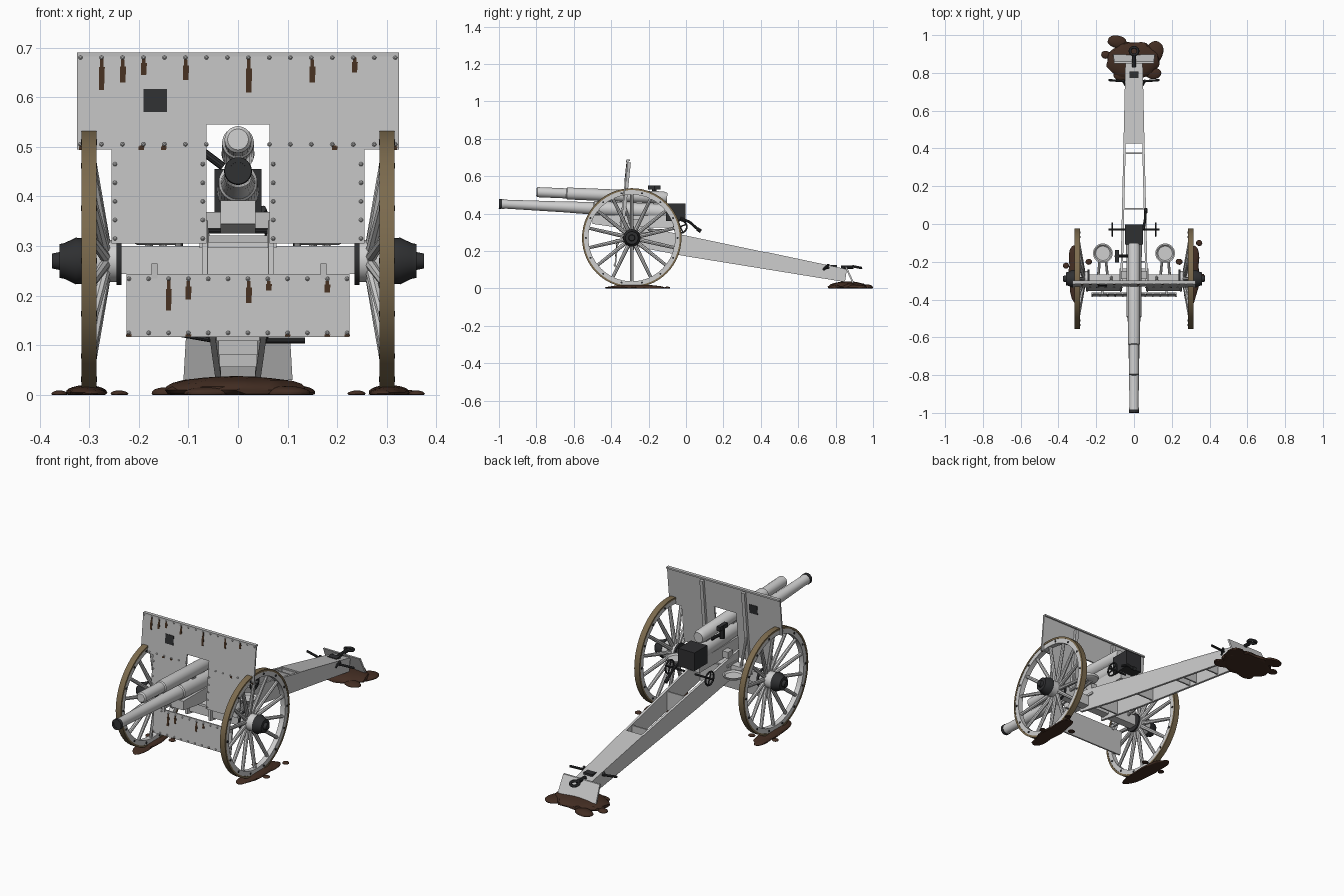
import bpy, bmesh, math, random
from mathutils import Vector, Matrix

if "Cube" in bpy.data.objects:
    bpy.data.objects.remove(bpy.data.objects["Cube"])

random.seed(4)
TAU = 2 * math.pi


def material(name, rgb):
    m = bpy.data.materials.new(name)
    m.diffuse_color = (*rgb, 1)
    m.use_nodes = True
    m.node_tree.nodes["Principled BSDF"].inputs["Base Color"].default_value = m.diffuse_color
    return m


GREY = material("painted grey", (0.53, 0.53, 0.53))
PALE = material("pale grey", (0.62, 0.62, 0.62))
BLACK = material("dark iron", (0.028, 0.029, 0.031))
TYRE = material("dusty tyre", (0.20, 0.145, 0.075))
MUD = material("mud", (0.055, 0.026, 0.016))
RUST = material("rust", (0.06, 0.03, 0.015))


def finish(bm, name, mat):
    bmesh.ops.recalc_face_normals(bm, faces=bm.faces)
    me = bpy.data.meshes.new(name)
    bm.to_mesh(me)
    bm.free()
    me.materials.append(mat)
    ob = bpy.data.objects.new(name, me)
    bpy.context.collection.objects.link(ob)
    return ob


def add_box(bm, c, s, rot=None):
    m = Matrix.Translation(c) @ (rot or Matrix()) @ Matrix.Diagonal((*s, 1))
    bmesh.ops.create_cube(bm, size=1, matrix=m)


def add_lathe(bm, p0, direction, profile, n=24, closed=False):
    """Revolve (distance, radius) pairs about an axis; closed makes a ring section."""
    d = Vector(direction).normalized()
    u = d.orthogonal().normalized()
    v = d.cross(u)
    rings = [[bm.verts.new(Vector(p0) + d * t + (u * math.cos(TAU * i / n) + v * math.sin(TAU * i / n)) * r)
              for i in range(n)] for t, r in profile]
    pairs = list(zip(rings, rings[1:])) + ([(rings[-1], rings[0])] if closed else [])
    for a, b in pairs:
        for i in range(n):
            j = (i + 1) % n
            bm.faces.new((a[i], a[j], b[j], b[i]))
    if not closed:
        bm.faces.new(rings[0])
        bm.faces.new(rings[-1])


def add_rod(bm, a, b, r0, r1=None, n=10):
    d = Vector(b) - Vector(a)
    add_lathe(bm, a, d, [(0, r0), (d.length, r0 if r1 is None else r1)], n)


def add_prism(bm, pts, front, back):
    """Extrude a flat outline between two placement functions."""
    a = [bm.verts.new(front(*p)) for p in pts]
    b = [bm.verts.new(back(*p)) for p in pts]
    bm.faces.new(a)
    bm.faces.new(b)
    for i in range(len(pts)):
        j = (i + 1) % len(pts)
        bm.faces.new((a[i], a[j], b[j], b[i]))


def add_torus(bm, c, axis, R, r, n=24):
    prof = [(r * math.sin(TAU * k / 6), R + r * math.cos(TAU * k / 6)) for k in range(6)]
    add_lathe(bm, c, axis, prof, n, True)


def build(name, mat, fn, items):
    bm = bmesh.new()
    for it in items:
        fn(bm, *it)
    return finish(bm, name, mat)


# Wheels: dished spokes, wooden rim, tyre, hub
WY, WZ = -0.29, 0.27
for s, side in ((-1, "left"), (1, "right")):
    def ring(x0, x1, r0, r1):
        bm = bmesh.new()
        add_lathe(bm, (s * x0, WY, WZ), (s, 0, 0),
                  [(0, r0), (0, r1), (x1 - x0, r1), (x1 - x0, r0)], 56, True)
        return bm
    finish(ring(0.285, 0.315, 0.256, 0.266), side + "_tyre", TYRE)
    finish(ring(0.287, 0.313, 0.232, 0.257), side + "_rim", PALE)
    spokes, bolts = bmesh.new(), bmesh.new()
    for i in range(14):
        a = TAU * (i + 0.5) / 14
        at = lambda x, r, a=a: (s * x, WY + r * math.cos(a), WZ + r * math.sin(a))
        add_rod(spokes, at(0.268, 0.035), at(0.300, 0.236), 0.011, 0.0085, 8)
        a2 = a + TAU / 28
        p = lambda x, a=a2: (s * x, WY + 0.245 * math.cos(a), WZ + 0.245 * math.sin(a))
        add_rod(bolts, p(0.284), p(0.316), 0.0055, n=8)
    finish(spokes, side + "_spokes", PALE)
    finish(bolts, side + "_rim_bolts", BLACK)
    hub = bmesh.new()
    add_lathe(hub, (s * 0.24, WY, WZ), (s, 0, 0), [(0, 0.042), (0.09, 0.042)])
    finish(hub, side + "_hub", PALE)
    cap = bmesh.new()
    add_lathe(cap, (s * 0.235, WY, WZ), (s, 0, 0), [(0, 0.048), (0.01, 0.048)])
    add_lathe(cap, (s * 0.315, WY, WZ), (s, 0, 0),
              [(0, 0.046), (0.012, 0.047), (0.035, 0.036), (0.045, 0.034), (0.045, 0.018), (0.06, 0.015)])
    finish(cap, side + "_hub_cap", BLACK)

# Axle and carriage bed
build("axle", PALE, add_box, [((0, WY, 0.272), (0.475, 0.045, 0.056)), ((0, -0.28, 0.302), (0.155, 0.09, 0.012))])

# Shield: leaning notched plate with a separate apron below
lean = lambda z: -0.315 + (z - 0.69) * 0.105
face = lambda off: (lambda x, z: (x, lean(z) + off, z))
half = [(0.325, 0.69), (0.325, 0.495), (0.255, 0.495), (0.255, 0.305), (0.063, 0.305), (0.063, 0.545)]
outline = half + [(-x, z) for x, z in reversed(half)]
build("shield", GREY, add_prism, [(outline, face(0), face(0.008))])
apron_pts = [(-0.225, 0.117), (0.225, 0.117), (0.225, 0.244), (-0.225, 0.244)]
build("apron", GREY, add_prism, [(apron_pts, face(-0.008), face(0))])
ribs = bmesh.new()
add_box(ribs, (0, lean(0.688) + 0.006, 0.686), (0.65, 0.018, 0.008))
tilt = Matrix.Rotation(-math.atan(0.105), 4, 'X')
for x in (-0.12, 0.12):
    add_box(ribs, (x, lean(0.49) + 0.014, 0.49), (0.018, 0.016, 0.37), tilt)
    add_rod(ribs, (x, lean(0.45) + 0.01, 0.45), (x, -0.28, 0.29), 0.007)
for x in (-0.168, 0.172):
    add_box(ribs, (x, -0.366, 0.25), (0.012, 0.014, 0.03))
    add_box(ribs, (x, -0.335, 0.255), (0.012, 0.06, 0.01))
finish(ribs, "shield_braces", GREY)

# Rivets in rows and columns
heads = [(-0.3175 + k * 0.0423, z, 0) for k in range(16) for z in (0.68, 0.505)
         if abs(-0.3175 + k * 0.0423) > 0.01]
heads += [(x, 0.315 + k * 0.0375, 0) for x in (-0.248, -0.071, 0.071, 0.248) for k in range(5)]
heads += [(-0.22 + k * 0.04, z, -0.008) for k in range(12) for z in (0.234, 0.125)]
rivets = bmesh.new()
for x, z, o in heads:
    add_lathe(rivets, (x, lean(z) + o + 0.001, z), (0, -1, 0), [(0, 0.0045), (0.004, 0.0038), (0.006, 0.0018)], 8)
finish(rivets, "rivets", GREY)

# Rust runs below some rivets, and the sighting port
streaks = [(-0.275, .68, .615, 0), (-0.232, .676, .63, 0), (-0.19, .68, .645, 0), (-0.105, .676, .635, 0),
           (0.022, .678, .61, 0), (0.15, .676, .63, 0), (0.235, .68, .65, 0),
           (-0.14, .232, .17, -.008), (-0.1, .23, .192, -.008), (0.022, .23, .185, -.008),
           (0.062, .23, .21, -.008), (0.18, .23, .206, -.008)]
streaks += [(x, .503, .494, 0) for x in (-.315, -.195, -.15, .195, .315)]
streaks += [(x, .124, .118, -.008) for x in (-.22, -.1, .1, .18, .22)]
rust = bmesh.new()
for x, top, low, o in streaks:
    w, mid = 0.0035, low + (top - low) * 0.7
    pts = [(x - w, top), (x + w, top), (x + w, mid), (x + 0.0065, mid), (x + 0.005, low), (x - 0.0055, low), (x - 0.0055, mid), (x - w, mid)]
    add_prism(rust, pts, face(o - 0.002), face(o + 0.001))
finish(rust, "rust_streaks", RUST)
port = [(-0.19, 0.57), (-0.143, 0.57), (-0.143, 0.617), (-0.19, 0.617)]
build("sight_port", BLACK, add_prism, [(port, face(-0.002), face(0.010))])

# Gun barrel, recoil cylinder and cradle
axis = (0, 1, -0.047)
build("barrel", PALE, add_lathe, [((0, -0.995, 0.452), axis, [(0, 0.025), (0.02, 0.026), (0.03, 0.024),
      (0.35, 0.029), (0.5, 0.034), (0.505, 0.039), (0.92, 0.042)], 28)])
muzzle = bmesh.new()
add_lathe(muzzle, (0, -1, 0.452), axis, [(0, 0.017), (0, 0.027), (0.016, 0.028), (0.016, 0.017)], 28, True)
add_lathe(muzzle, (0, -0.997, 0.452), axis, [(0, 0.017), (0.01, 0.017)], 28)
finish(muzzle, "muzzle_ring", BLACK)
build("recoil_cylinder", PALE, add_lathe, [((0, -0.8, 0.515), (0, 1, -0.043), [(0, 0.021), (0.006, 0.027),
      (0.16, 0.027), (0.165, 0.032), (0.68, 0.033), (0.7, 0.026)], 28)])
at_x = lambda x: (lambda y, z: (x, y, z))
cradle = [(-0.50, 0.392), (-0.50, 0.345), (-0.36, 0.325), (-0.06, 0.325), (-0.06, 0.39)]
build("cradle", PALE, add_prism, [(cradle, at_x(-0.035), at_x(0.035))])
build("cradle_trunnion", GREY, add_box, [((0, -0.27, 0.352), (0.135, 0.04, 0.034))])
build("cylinder_clamps", GREY, add_box, [((0, y, 0.455), (0.03, 0.03, 0.08)) for y in (-0.38, -0.16)])

# Breech, firing lever, sight and laying handwheels
build("breech", BLACK, add_box, [((0, -0.055, 0.408), (0.095, 0.105, 0.094))])
lever = bmesh.new()
add_rod(lever, (0.05, -0.03, 0.375), (0.058, 0.02, 0.355), 0.007)
add_rod(lever, (0.058, 0.02, 0.355), (0.062, 0.07, 0.31), 0.007)
add_rod(lever, (0.062, 0.06, 0.318), (0.062, 0.08, 0.305), 0.01)
finish(lever, "firing_lever", BLACK)
sight = bmesh.new()
add_rod(sight, (-0.03, -0.17, 0.46), (-0.09, -0.17, 0.505), 0.008)
add_rod(sight, (-0.09, -0.17, 0.48), (-0.09, -0.17, 0.55), 0.013)
add_box(sight, (-0.09, -0.17, 0.54), (0.02, 0.065, 0.022))
finish(sight, "gun_sight", BLACK)
hand = bmesh.new()
for s in (-1, 1):
    c = Vector((s * 0.115, -0.03, 0.33))
    add_torus(hand, c, (1, 0, 0), 0.034, 0.0045)
    add_rod(hand, (s * 0.03, -0.03, 0.33), c + Vector((s * 0.02, 0, 0)), 0.005)
    for k in range(4):
        a = TAU * k / 4 + 0.4
        add_rod(hand, c, c + Vector((0, math.cos(a), math.sin(a))) * 0.034, 0.0035, n=6)
finish(hand, "handwheels", BLACK)

# Crew seats on struts
seats = bmesh.new()
for s in (-1, 1):
    c = (s * 0.165, -0.155, 0.302)
    add_lathe(seats, c, (0, 0, 1), [(0, 0.038), (0.006, 0.048), (0.016, 0.052), (0.016, 0.045), (0.009, 0.038)], 28)
    for dx in (-0.025, 0.025):
        add_rod(seats, (s * 0.165 + dx * 0.5, -0.15, 0.302), (s * 0.165 + dx, -0.28, 0.285), 0.007)
finish(seats, "crew_seats", PALE)

# Box trail: tapering side rails, top cover and cross members
tx = lambda y: 0.073 - (y + 0.33) * 0.023
top = lambda y: 0.285 - y * 0.213
low = lambda y: 0.172 - y * 0.162
rail = [(-0.33, 0.352), (0.86, top(0.86)), (0.85, low(0.85)), (0, 0.172), (-0.33, 0.235)]
place = lambda s, o: (lambda y, z: (s * (tx(y) - o), y, z))
build("trail_rails", PALE, add_prism, [(rail, place(s, 0), place(s, 0.012)) for s in (-1, 1)])
flat = lambda dz: (lambda x, y: (x, y, top(y) + dz))
cover = [(-tx(0.43), 0.43), (tx(0.43), 0.43), (tx(0.86), 0.86), (-tx(0.86), 0.86)]
build("trail_cover", GREY, add_prism, [(cover, flat(0.001), flat(-0.007))])
build("trail_cross_members", GREY, add_box, [((0, y, (top(y) + low(y)) / 2), (2 * tx(y) - 0.01, 0.008, top(y) - low(y) - 0.012))
      for y in (-0.2, 0.08, 0.375, 0.43, 0.6, 0.75)])

# Spade, towing eye and lifting handles
spade = [(-0.105, 0.115), (0.105, 0.115), (0.11, 0.03), (-0.11, 0.03)]
sp = lambda o: (lambda x, z: (x, 0.85 + o + (0.115 - z) * 0.45, z))
build("spade", PALE, add_prism, [(spade, sp(0), sp(0.01))])
tow = bmesh.new()
add_torus(tow, (0, 0.915, 0.114), (0, 0.2, 1), 0.021, 0.0075)
add_rod(tow, (0, 0.83, 0.112), (0, 0.895, 0.114), 0.010)
add_box(tow, (0, 0.79, 0.119), (0.05, 0.035, 0.012))
for s in (-1, 1):
    add_rod(tow, (s * 0.045, 0.755, 0.11), (s * 0.135, 0.762, 0.118 - s * 0.008), 0.006)
    add_rod(tow, (s * 0.045, 0.735, 0.10), (s * 0.058, 0.76, 0.125), 0.007)
finish(tow, "towing_eye_and_handles", BLACK)


# Mud mounds under the spade and wheels
def add_mound(bm, x, y, rx, ry, rz):
    m = Matrix.Translation((x, y, rz * 0.25)) @ Matrix.Diagonal((rx, ry, rz * 0.75, 1))
    made = bmesh.ops.create_icosphere(bm, subdivisions=3, radius=1, matrix=m)["verts"]
    for v in made:
        k = 1 + 0.09 * math.sin(v.co.x * 60 + y * 9) * math.cos(v.co.y * 50) + random.uniform(-.02, .02)
        v.co = (x + (v.co.x - x) * k, y + (v.co.y - y) * k, max(0, v.co.z))


build("spade_mud", MUD, add_mound, [(-0.005, 0.865, 0.145, 0.10, 0.038), (-0.09, 0.965, 0.05, 0.034, 0.022),
      (-0.15, 0.895, 0.025, 0.022, 0.015), (0.10, 0.80, 0.045, 0.032, 0.018),
      (0.11, 0.91, 0.045, 0.06, 0.02), (-0.06, 0.79, 0.05, 0.03, 0.016)])
build("wheel_mud", MUD, add_mound, [m for s in (-1, 1) for m in (
      (s * 0.305, -0.27, 0.04, 0.15, 0.02), (s * 0.318, -0.18, 0.028, 0.07, 0.015),
      (s * 0.295, -0.36, 0.03, 0.07, 0.013), (s * 0.36, -0.22 if s < 0 else -0.28, 0.016, 0.016, 0.009),
      (s * 0.24, -0.2, 0.018, 0.016, 0.009))] + [(0.345, -0.1, 0.016, 0.016, 0.01)])

# Soft shading with crisp edges
for ob in bpy.context.scene.objects:
    ob.select_set(True)
    bpy.context.view_layer.objects.active = ob
bpy.ops.object.shade_smooth_by_angle(angle=math.radians(32))
